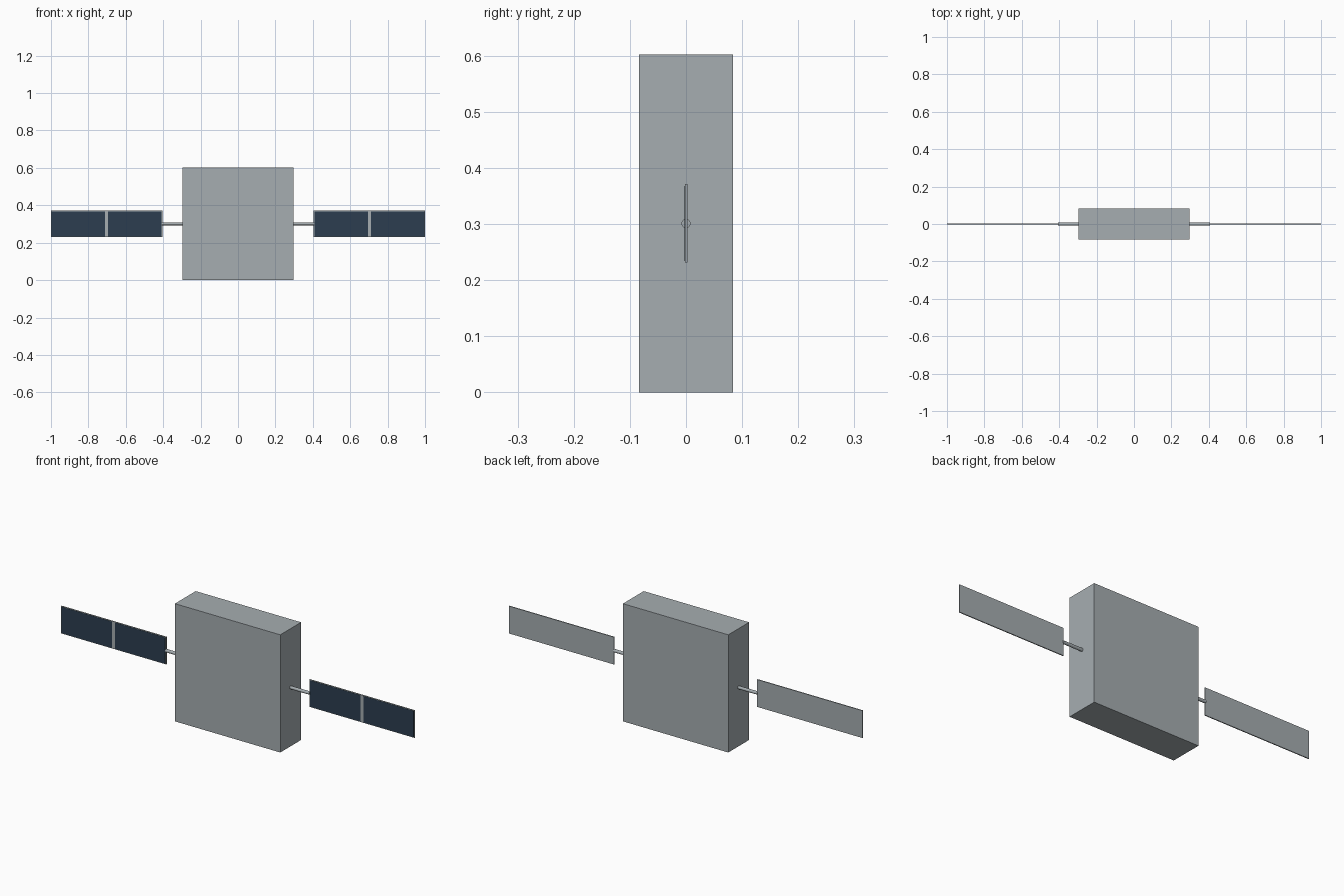
import bpy
import math

if "Cube" in bpy.data.objects:
    bpy.data.objects.remove(bpy.data.objects["Cube"])


def material(name, rgb):
    mat = bpy.data.materials.new(name)
    mat.use_nodes = True
    color = (*rgb, 1)
    mat.diffuse_color = color
    mat.node_tree.nodes["Principled BSDF"].inputs["Base Color"].default_value = color
    return mat


def box(name, low, high, mat):
    center = [(a + b) / 2 for a, b in zip(low, high)]
    bpy.ops.mesh.primitive_cube_add(size=1, location=center)
    obj = bpy.context.object
    obj.name = name
    obj.scale = [b - a for a, b in zip(low, high)]
    bpy.ops.object.transform_apply(location=False, rotation=False, scale=True)
    obj.data.materials.append(mat)
    return obj


metal = material("light grey metal", (0.38, 0.42, 0.44))
cell_blue = material("dark blue cells", (0.025, 0.048, 0.08))

HEIGHT = 0.602
MID = HEIGHT / 2
PANEL_HALF = 0.07
PANEL_FRONT = -0.003

# Central body
box("body", (-0.298, -0.084, 0), (0.298, 0.084, HEIGHT), metal)

for side, label in ((1, "left"), (-1, "right")):
    def wing_box(name, inner, outer, back, front, half, mat):
        xs = sorted((side * inner, side * outer))
        box(f"{label}_{name}", (xs[0], front, MID - half), (xs[1], back, MID + half), mat)

    # Round arm joining the body to the panel
    bpy.ops.mesh.primitive_cylinder_add(
        vertices=24, radius=0.008, depth=0.115,
        location=(side * 0.35, 0, MID), rotation=(0, math.pi / 2, 0))
    arm = bpy.context.object
    arm.name = f"{label}_arm"
    arm.data.materials.append(metal)
    bpy.ops.object.shade_smooth_by_angle()

    # Panel backing and its two cell plates on the front
    wing_box("panel", 0.405, 1, -PANEL_FRONT, PANEL_FRONT + 0.001, PANEL_HALF, metal)
    for name, inner, outer in (("inner_cells", 0.41, 0.695), ("outer_cells", 0.711, 0.996)):
        wing_box(name, inner, outer, PANEL_FRONT + 0.001, PANEL_FRONT, PANEL_HALF - 0.003, cell_blue)
